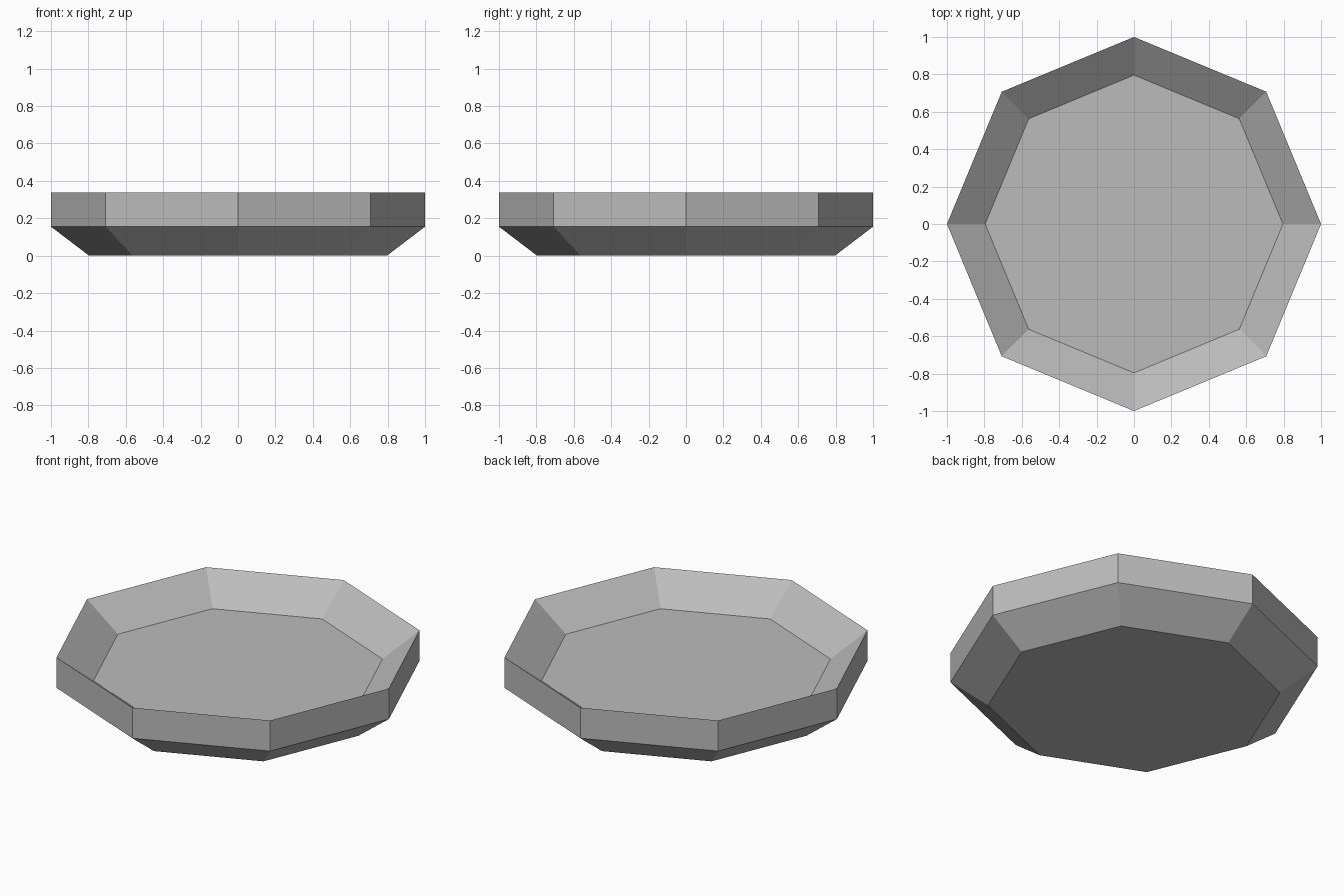
import bpy, bmesh, math

if "Cube" in bpy.data.objects:
    bpy.data.objects.remove(bpy.data.objects["Cube"])

SIDES = 8
# (radius, height) from underside, round the rim, to the inner floor
PROFILE = [(0.796, 0.0), (1.0, 0.155), (1.0, 0.338), (0.796, 0.183)]

grey = bpy.data.materials.new("plain grey")
grey.diffuse_color = (0.5, 0.5, 0.5, 1)
grey.use_nodes = True
grey.node_tree.nodes["Principled BSDF"].inputs["Base Color"].default_value = grey.diffuse_color

# Octagonal dish: rings bridged by walls, capped by underside and floor
bm = bmesh.new()
rings = []
for r, z in PROFILE:
    rings.append([bm.verts.new((r * math.cos(i * math.tau / SIDES),
                                r * math.sin(i * math.tau / SIDES), z))
                  for i in range(SIDES)])
for a, b in zip(rings, rings[1:]):
    for i in range(SIDES):
        j = (i + 1) % SIDES
        bm.faces.new((a[i], a[j], b[j], b[i]))
bm.faces.new(rings[0][::-1])
bm.faces.new(rings[-1])
bmesh.ops.recalc_face_normals(bm, faces=bm.faces)

mesh = bpy.data.meshes.new("dish")
bm.to_mesh(mesh)
bm.free()
mesh.materials.append(grey)
dish = bpy.data.objects.new("dish", mesh)
bpy.context.collection.objects.link(dish)
